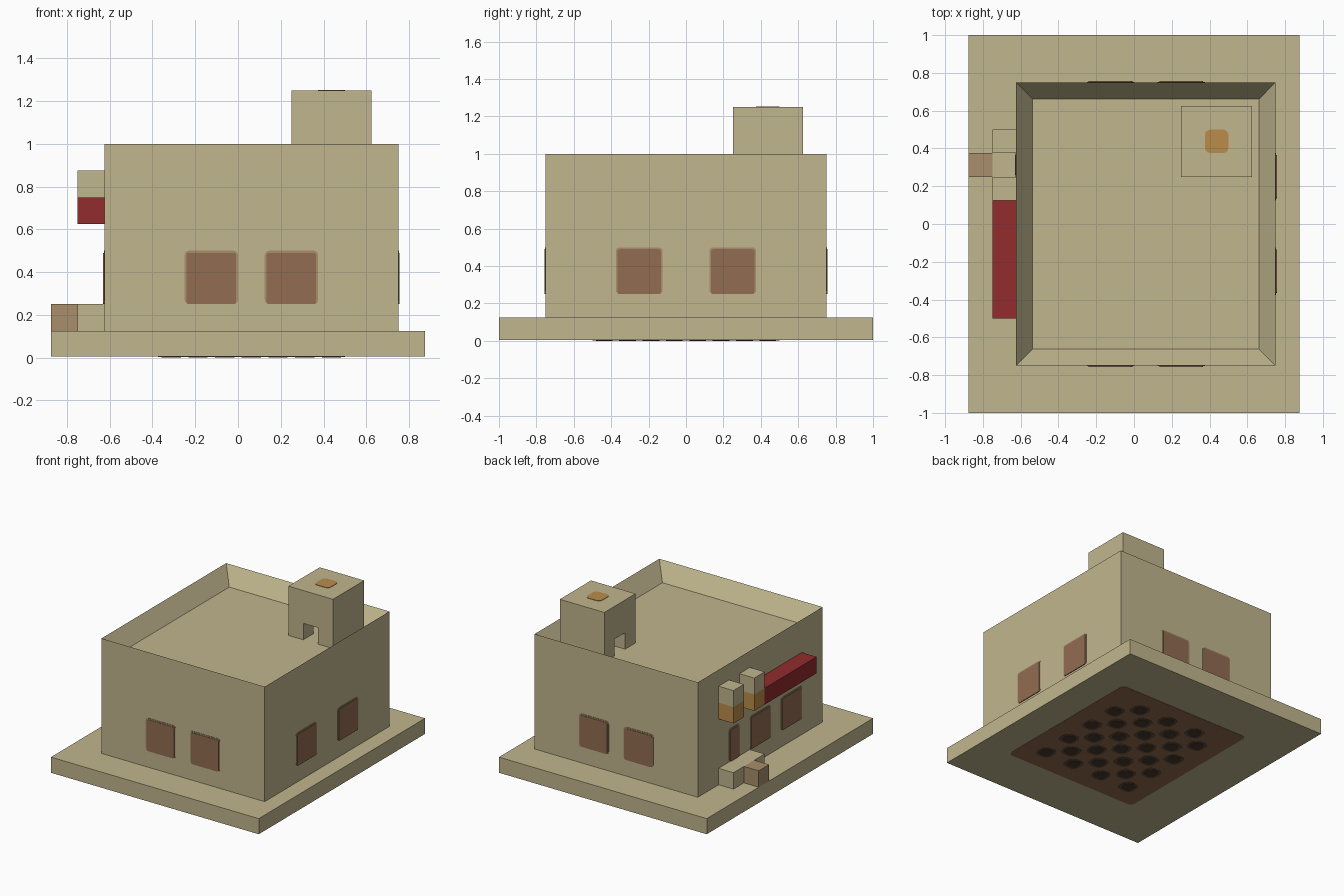
import bpy, bmesh, math
from mathutils import Vector

cube = bpy.data.objects.get("Cube")
if cube:
    bpy.data.objects.remove(cube, do_unlink=True)


def material(name, rgb):
    lin = [((c / 255 + 0.055) / 1.055) ** 2.4 for c in rgb] + [1.0]
    m = bpy.data.materials.new(name)
    m.use_nodes = True
    m.diffuse_color = lin
    m.node_tree.nodes["Principled BSDF"].inputs["Base Color"].default_value = lin
    return m


SAND = material("sandstone", (193, 182, 142))
TRIM = material("light_brown", (168, 142, 107))
BROWN = material("window_brown", (146, 108, 81))
DEEP = material("deep_brown", (104, 80, 60))
DARK = material("dark_brown", (70, 56, 42))
RED = material("awning_red", (146, 44, 46))
AMBER = material("amber", (186, 140, 74))

U = 0.125  # building unit


def finish(name, bm, mat):
    bmesh.ops.recalc_face_normals(bm, faces=bm.faces)
    mesh = bpy.data.meshes.new(name)
    bm.to_mesh(mesh)
    bm.free()
    mesh.materials.append(mat)
    obj = bpy.data.objects.new(name, mesh)
    bpy.context.scene.collection.objects.link(obj)
    return obj


def box_bm(lo, hi):
    bm = bmesh.new()
    bmesh.ops.create_cube(bm, size=1)
    for v in bm.verts:
        v.co = [l + (c + 0.5) * (h - l) for c, l, h in zip(v.co, lo, hi)]
    return bm


def box(name, lo, hi, mat):
    return finish(name, box_bm(lo, hi), mat)


def plate(name, centre, u, v, w, h, r, mat, depth):
    """Thin rounded plate lying on a surface, raised by depth along u x v."""
    u, v, centre = Vector(u), Vector(v), Vector(centre)
    bm = bmesh.new()
    ring = []
    for k, (sx, sy) in enumerate([(1, 1), (-1, 1), (-1, -1), (1, -1)]):
        for step in range(4):
            a = math.pi / 2 * (k + step / 3)
            pu = sx * (w / 2 - r) + r * math.cos(a)
            pv = sy * (h / 2 - r) + r * math.sin(a)
            ring.append(bm.verts.new(centre + u * pu + v * pv))
    face = bm.faces.new(ring)
    out = bmesh.ops.extrude_face_region(bm, geom=[face])["geom"]
    top = [g for g in out if isinstance(g, bmesh.types.BMVert)]
    bmesh.ops.translate(bm, verts=top, vec=u.cross(v) * depth)
    return finish(name, bm, mat)


# Ground slab
box("ground_slab", (-7 * U, -1, 0.006), (7 * U, 1, U), SAND)

# House body with sunken flat roof
bm = box_bm((-5 * U, -6 * U, U), (6 * U, 6 * U, 1))
bm.normal_update()
roof = max(bm.faces, key=lambda f: f.calc_center_median().z)
bmesh.ops.inset_region(bm, faces=[roof], thickness=U)
bmesh.ops.translate(bm, verts=roof.verts, vec=(0, 0, -U))
finish("house_body", bm, SAND)

# Rooftop hut with two joined openings
hut = box("roof_hut", (2 * U, 2 * U, 7 * U), (5 * U, 5 * U, 10 * U), SAND)
cutters = [
    box("opening_front", (3 * U, U, 6 * U), (4 * U, 4 * U, 8 * U), SAND),
    box("opening_side", (U, 3 * U, 6 * U), (4 * U, 4 * U, 8 * U), SAND),
]
bpy.context.view_layer.objects.active = hut
for c in cutters:
    c.hide_render = True
    mod = hut.modifiers.new("opening", "BOOLEAN")
    mod.operation, mod.solver, mod.object = "DIFFERENCE", "EXACT", c
    bpy.ops.object.modifier_apply(modifier=mod.name)
    bpy.data.objects.remove(c, do_unlink=True)
plate("hut_lamp", (3.5 * U, 3.5 * U, 10 * U), (1, 0, 0), (0, 1, 0), U, U, 0.03, AMBER, 0.003)

# Windows: light frame plate with a darker pane
def window(name, centre, u, w=2 * U):
    up = Vector((0, 0, 1))
    plate(name + "_frame", centre, u, up, w, 2 * U, 0.02, TRIM, 0.003)
    plate(name + "_pane", Vector(centre) - up * 0.005, u, up, w - 0.018, 2 * U - 0.01,
          0.012, BROWN, 0.006)


for i, x in enumerate((-U, 2 * U)):
    window(f"front_window_{i}", (x, -6 * U, 3 * U), (1, 0, 0))
    window(f"back_window_{i}", (x, 6 * U, 3 * U), (-1, 0, 0))
for i, y in enumerate((-2 * U, 2 * U)):
    window(f"left_window_{i}", (6 * U, y, 3 * U), (0, 1, 0))
for i, y in enumerate((-3 * U, 0)):
    window(f"right_window_{i}", (-5 * U, y, 3 * U), (0, -1, 0))
window("door", (-5 * U, 2.5 * U, 3 * U), (0, -1, 0), U)

# Doorstep, lanterns and awning on the entrance side
box("doorstep", (-6 * U, U, U), (-5 * U, 4 * U, 2 * U), SAND)
box("lower_step", (-7 * U, 2 * U, U), (-6 * U, 3 * U, 2 * U), TRIM)
for i, y in enumerate((U, 3 * U)):
    box(f"lantern_light_{i}", (-6 * U, y, 5 * U), (-5 * U, y + U, 6 * U), AMBER)
    box(f"lantern_cap_{i}", (-6 * U, y, 6 * U), (-5 * U, y + U, 7 * U), SAND)
box("awning", (-6 * U, -4 * U, 5 * U), (-5 * U, U, 6 * U), RED)

# Underside panel with chequered spots
DOWN = ((0, 1, 0), (1, 0, 0))
plate("underside_panel", (U / 2, 0, 0.006), *DOWN, 10 * U, 9 * U, 0.03, BROWN, 0.002)
for i in range(7):
    for j in range(8):
        if (i + j) % 2:
            spot = ((3.5 - i) * U, (3.5 - j) * U, 0.006)
            plate(f"spot_edge_{i}_{j}", spot, *DOWN, U, U, 0.04, DEEP, 0.004)
            plate(f"spot_{i}_{j}", spot, *DOWN, 0.09, 0.09, 0.03, DARK, 0.006)
